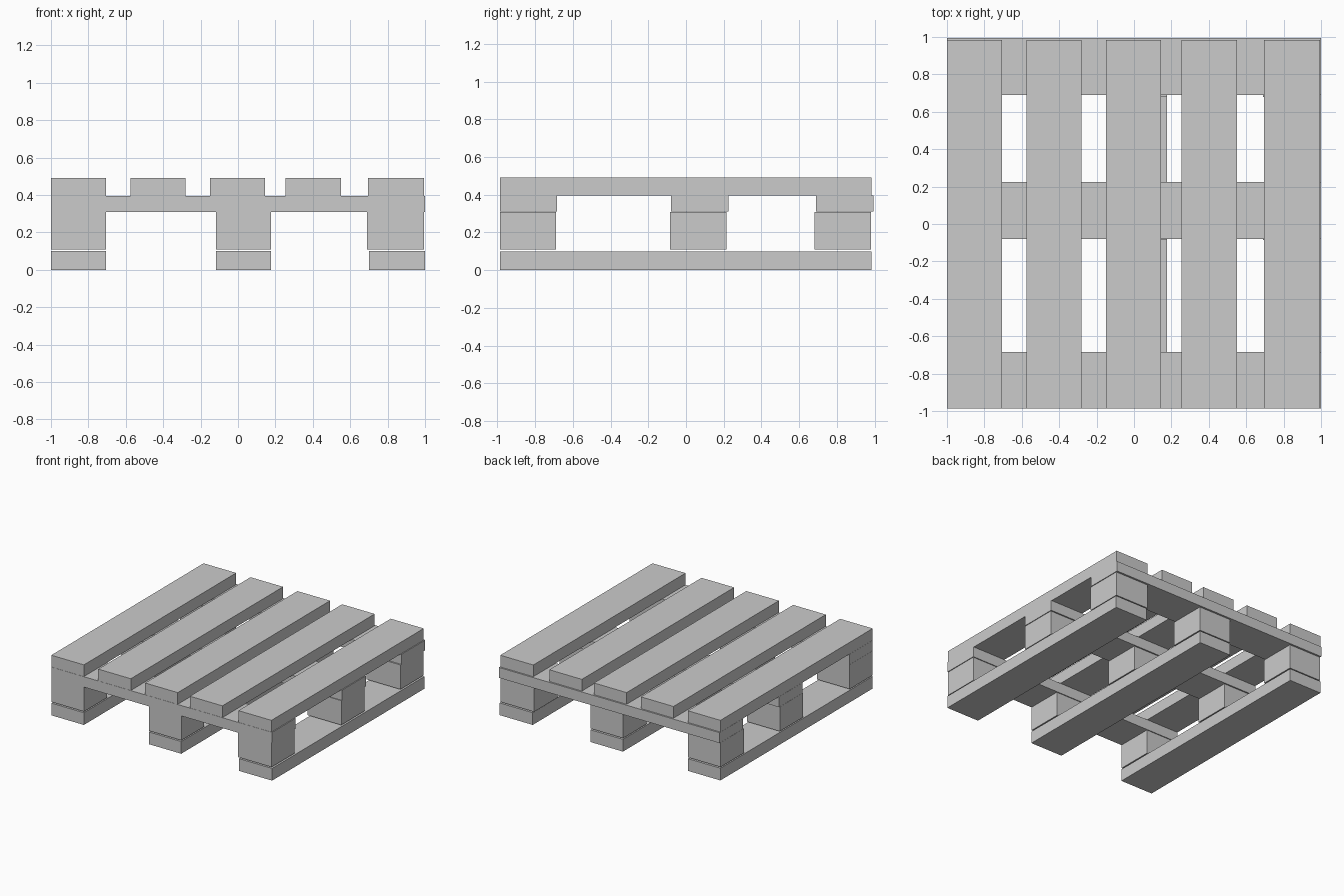
import bpy

if "Cube" in bpy.data.objects:
    bpy.data.objects.remove(bpy.data.objects["Cube"])


def board(name, x, y, z):
    """Axis-aligned box given its (min, max) extents."""
    bpy.ops.mesh.primitive_cube_add(size=1, location=[(a + b) / 2 for a, b in (x, y, z)])
    ob = bpy.context.object
    ob.name = name
    ob.scale = [b - a for a, b in (x, y, z)]
    bpy.ops.object.transform_apply(location=False, rotation=False, scale=True)
    return ob


# Five top deck slats running front to back
for x in [(-1, -0.705), (-0.575, -0.28), (-0.15, 0.145), (0.255, 0.55), (0.695, 0.994)]:
    board("top_slat", x, (-0.987, 0.983), (0.396, 0.492))

# Three cross boards under the slats
for y in [(-0.987, -0.684), (-0.08, 0.225), (0.69, 0.994)]:
    board("cross_board", (-1, 1), y, (0.31, 0.395))

# Nine spacer blocks
for x in [(-1, -0.705), (-0.117, 0.177), (0.69, 0.995)]:
    for y in [(-0.985, -0.69), (-0.085, 0.215), (0.68, 0.98)]:
        board("spacer_block", x, y, (0.109, 0.309))

# Three bottom runners
for x in [(-1, -0.705), (-0.117, 0.177), (0.70, 1)]:
    board("bottom_runner", x, (-0.987, 0.983), (0, 0.1))
